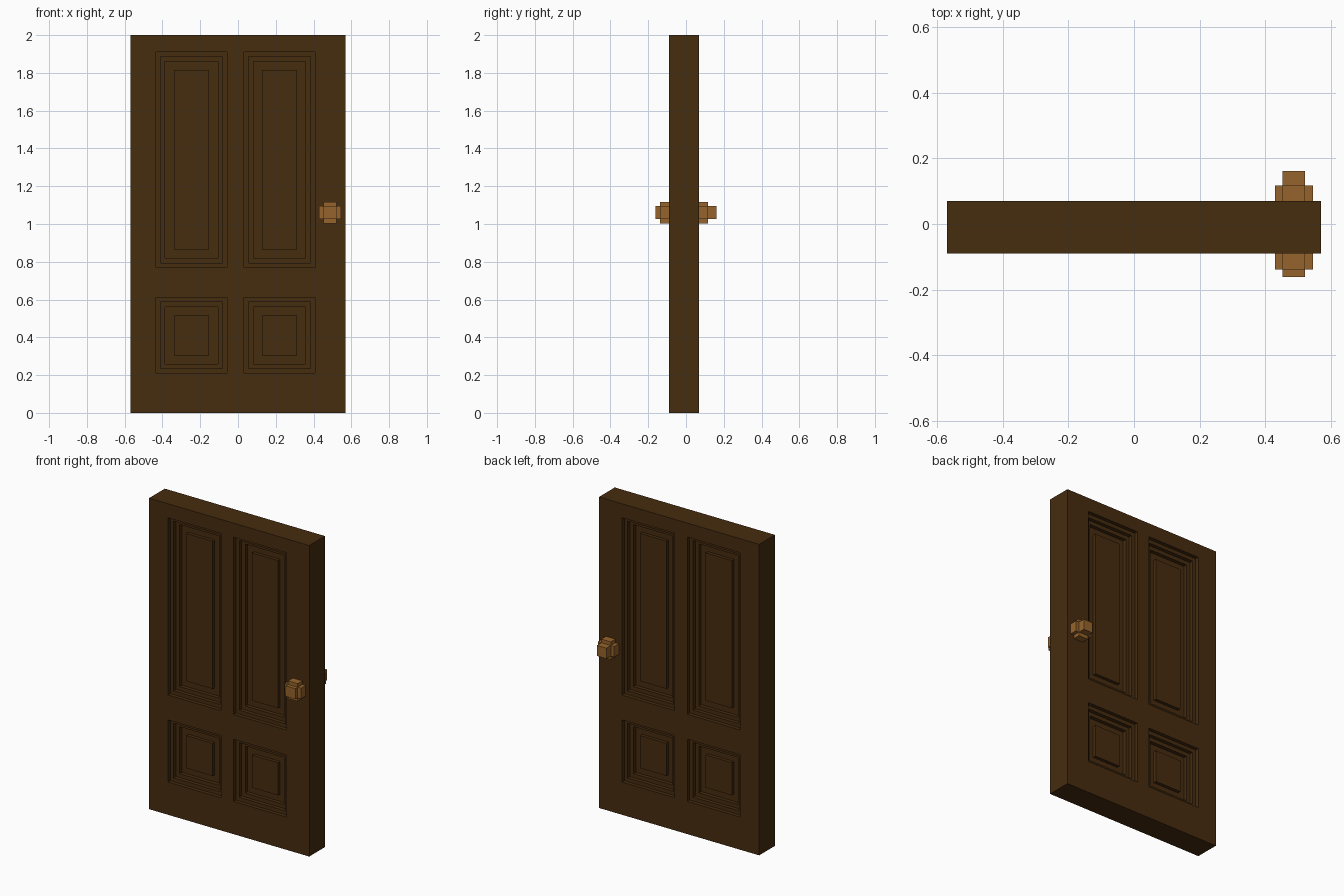
import bpy, bmesh
from mathutils import Vector

if "Cube" in bpy.data.objects:
    bpy.data.objects.remove(bpy.data.objects["Cube"])


def material(name, rgb):
    m = bpy.data.materials.new(name)
    m.diffuse_color = (*rgb, 1.0)
    m.use_nodes = True
    m.node_tree.nodes["Principled BSDF"].inputs["Base Color"].default_value = m.diffuse_color
    return m


wood = material("dark_wood", (0.061, 0.025, 0.0048))
brass = material("brass", (0.305, 0.127, 0.025))


def add_box(bm, x0, x1, y0, y1, z0, z1):
    verts = bmesh.ops.create_cube(bm, size=1)["verts"]
    for v in verts:
        v.co = Vector(((x0 + x1) / 2 + v.co.x * (x1 - x0),
                       (y0 + y1) / 2 + v.co.y * (y1 - y0),
                       (z0 + z1) / 2 + v.co.z * (z1 - z0)))


def finish(bm, name, mat):
    bm.normal_update()
    me = bpy.data.meshes.new(name)
    bm.to_mesh(me)
    bm.free()
    me.materials.append(mat)
    ob = bpy.data.objects.new(name, me)
    bpy.context.collection.objects.link(ob)


# Door slab, cut along the panel borders
panel_x = [(-0.435, -0.058), (0.032, 0.407)]
panel_z = [(0.21, 0.61), (0.77, 1.91)]
bm = bmesh.new()
add_box(bm, -0.57, 0.57, -0.09, 0.07, 0, 2)
for axis, spans in ((Vector((1, 0, 0)), panel_x), (Vector((0, 0, 1)), panel_z)):
    for value in [v for s in spans for v in s]:
        geom = bm.verts[:] + bm.edges[:] + bm.faces[:]
        bmesh.ops.bisect_plane(bm, geom=geom, plane_co=axis * value, plane_no=axis)
bm.normal_update()


def inside(value, spans):
    return any(a < value < b for a, b in spans)


panels = []
for f in bm.faces:
    c = f.calc_center_median()
    if abs(f.normal.y) > 0.9 and inside(c.x, panel_x) and inside(c.z, panel_z):
        panels.append(f)

# Stepped recess, then a raised centre field, on both sides
step = 0.024
for ledge, rise in ((0, -step), (0.024, 0), (0, -step), (0.025, 0),
                    (0, -step), (0.046, 0), (0, 0.021)):
    bmesh.ops.inset_individual(bm, faces=panels, thickness=ledge, depth=rise,
                               use_even_offset=True)
    bm.normal_update()
finish(bm, "door_slab", wood)

# Blocky knobs: a cross of boxes with a protruding centre
cx, cz = 0.487, 1.06
for name, face, body, tip in (("front_knob", -0.09, -0.138, -0.162),
                              ("back_knob", 0.07, 0.117, 0.162)):
    bm = bmesh.new()
    for w, h, end in ((0.058, 0.034, body), (0.034, 0.057, body), (0.034, 0.034, tip)):
        add_box(bm, cx - w, cx + w, min(face, end), max(face, end), cz - h, cz + h)
    finish(bm, name, brass)
